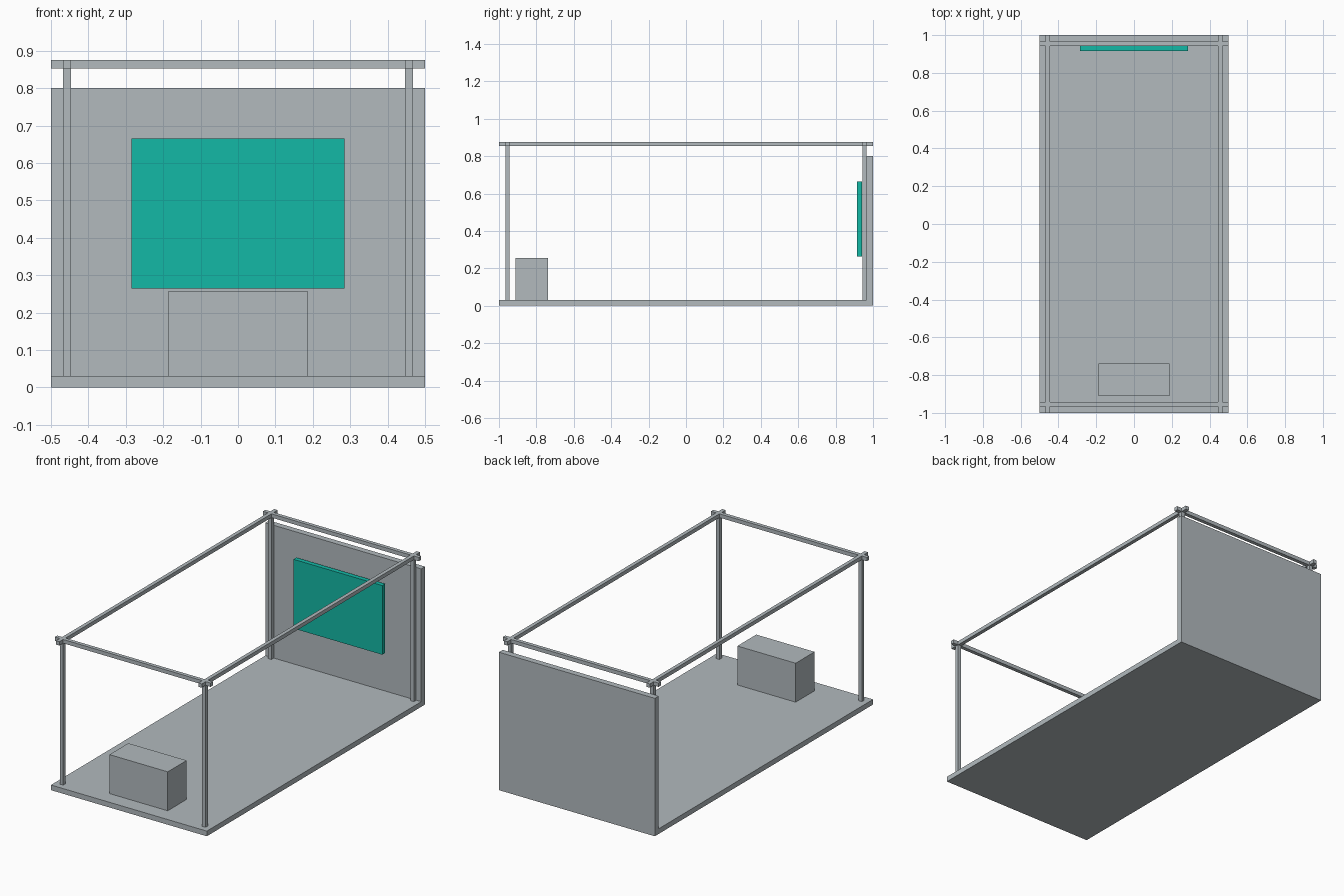
import bpy
import bmesh
from mathutils import Vector

if "Cube" in bpy.data.objects:
    bpy.data.objects.remove(bpy.data.objects["Cube"])


def make_material(name, rgb):
    mat = bpy.data.materials.new(name)
    lin = [c / 12.92 if c <= 0.04045 else ((c + 0.055) / 1.055) ** 2.4
           for c in (v / 255 for v in rgb)]
    mat.diffuse_color = (*lin, 1.0)
    mat.use_nodes = True
    mat.node_tree.nodes["Principled BSDF"].inputs["Base Color"].default_value = mat.diffuse_color
    return mat


grey = make_material("light_grey", (178, 186, 190))
teal = make_material("teal", (20, 184, 166))


def box(name, low, high, mat=grey):
    """Axis-aligned box between two opposite corners."""
    low, high = Vector(low), Vector(high)
    size, centre = high - low, (low + high) / 2
    bm = bmesh.new()
    bmesh.ops.create_cube(bm, size=1.0)
    bmesh.ops.scale(bm, vec=size, verts=bm.verts)
    mesh = bpy.data.meshes.new(name)
    bm.to_mesh(mesh)
    bm.free()
    mesh.materials.append(mat)
    obj = bpy.data.objects.new(name, mesh)
    obj.location = centre
    bpy.context.collection.objects.link(obj)
    return obj


FLOOR = 0.03          # top of the floor slab
TOP = 0.875           # top of the frame
BAR = 0.022           # thickness of posts and rails
PX, PY = 0.457, 0.954  # post centres
H = BAR / 2

# Floor slab and rear wall
box("floor", (-0.5, -1, 0), (0.5, 1, FLOOR))
box("back_wall", (-0.5, 0.965, 0), (0.5, 1, 0.80))

# Corner posts
for sx, side in ((-1, "left"), (1, "right")):
    for sy, end in ((-1, "front"), (1, "back")):
        x, y = sx * PX, sy * PY
        box(f"{end}_{side}_post", (x - H, y - H, FLOOR), (x + H, y + H, TOP))

# Top rails, crossing past the posts at each corner
for s, side, end in ((-1, "left", "front"), (1, "right", "back")):
    box(f"{side}_rail", (s * PX - H, -1, TOP - BAR), (s * PX + H, 1, TOP))
    box(f"{end}_rail", (-0.5, s * PY - H, TOP - BAR), (0.5, s * PY + H, TOP))

# Wall screen and counter
box("screen", (-0.285, 0.915, 0.264), (0.285, 0.942, 0.665), teal)
box("counter", (-0.187, -0.911, FLOOR), (0.187, -0.738, 0.256))
